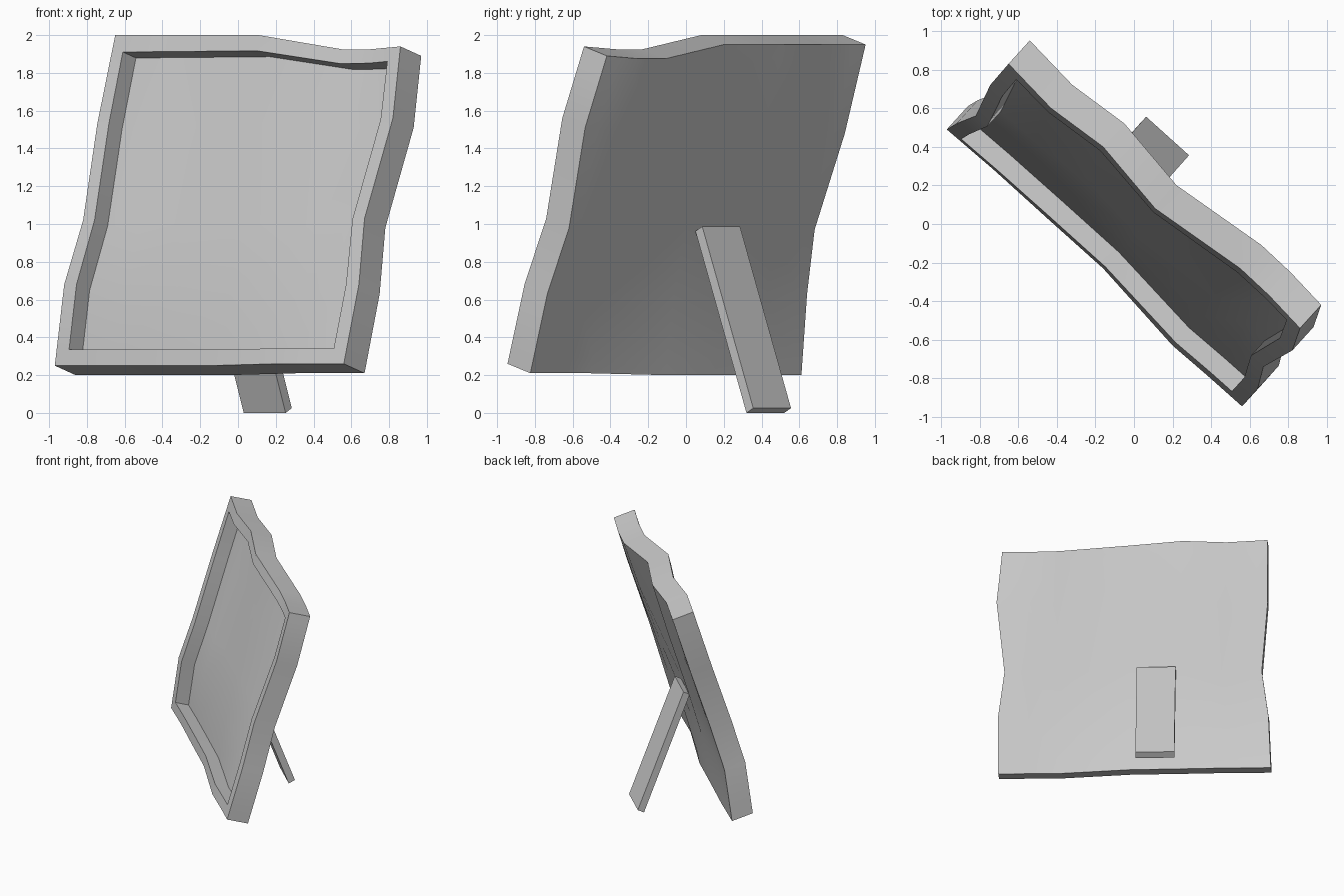
import bpy, bmesh
from mathutils import Vector

if "Cube" in bpy.data.objects:
    bpy.data.objects.remove(bpy.data.objects["Cube"])

# Measured front-face edges of the warped frame, as (x, y, z)
U = [0, .16, .34, .53, .78, .89, 1]          # stations left to right
V = [0, .245, .45, .75, 1]                   # stations bottom to top
TOP = [(-.65, .83, 2), (-.43, .6, 2), (-.16, .4, 2), (.11, .08, 2),
       (.55, -.23, 1.925), (.7, -.37, 1.925), (.86, -.54, 1.94)]
BOTTOM = [(-.97, .49, .25), (-.72, .275, .25), (-.45, .03, .25), (-.16, -.23, .25),
          (.2, -.63, .26), (.38, -.785, .26), (.56, -.945, .26)]
LEFT = [(-.97, .49, .25), (-.92, .52, .68), (-.82, .56, 1.02), (-.745, .72, 1.53), (-.65, .83, 2)]
RIGHT = [(.56, -.945, .26), (.64, -.855, .68), (.67, -.74, 1.03), (.82, -.655, 1.56), (.86, -.54, 1.94)]
DEPTH = Vector((.11, .121, -.05))            # front face to back face
FLOOR = .63                                  # recess depth as a share of DEPTH
RIM_U, RIM_V = .042, .048                    # rim width as a share of the face


def along(pts, stations, t):
    for k in range(len(stations) - 1):
        if t <= stations[k + 1]:
            f = (t - stations[k]) / (stations[k + 1] - stations[k])
            return Vector(pts[k]).lerp(Vector(pts[k + 1]), f)
    return Vector(pts[-1])


def face_point(u, v):
    """Surface spanned between the four edges."""
    b, t = along(BOTTOM, U, u), along(TOP, U, u)
    l, r = along(LEFT, V, v), along(RIGHT, V, v)
    corners = Vector(BOTTOM[0]).lerp(Vector(BOTTOM[-1]), u).lerp(
        Vector(TOP[0]).lerp(Vector(TOP[-1]), u), v)
    return b.lerp(t, v) + l.lerp(r, u) - corners


def finish(bm, name):
    bmesh.ops.recalc_face_normals(bm, faces=bm.faces)
    mesh = bpy.data.meshes.new(name)
    bm.to_mesh(mesh)
    bm.free()
    ob = bpy.data.objects.new(name, mesh)
    bpy.context.collection.objects.link(ob)
    return ob


# Frame with recessed backing: front rim, recess floor, back and walls
us = sorted(U + [RIM_U, 1 - RIM_U])
vs = sorted(V + [RIM_V, 1 - RIM_V])
nu, nv = len(us) - 1, len(vs) - 1
bm = bmesh.new()
cache = {}


def vert(i, j, d):
    if (i, j, d) not in cache:
        cache[i, j, d] = bm.verts.new(face_point(us[i], vs[j]) + DEPTH * d)
    return cache[i, j, d]


def cell(i, j, d):
    bm.faces.new([vert(i, j, d), vert(i + 1, j, d), vert(i + 1, j + 1, d), vert(i, j + 1, d)])


def wall(a, b, d0, d1):
    bm.faces.new([vert(*a, d0), vert(*b, d0), vert(*b, d1), vert(*a, d1)])


for i in range(nu):
    for j in range(nv):
        inner = 0 < i < nu - 1 and 0 < j < nv - 1
        cell(i, j, FLOOR if inner else 0)
        cell(i, j, 1)
for k, d in ((0, 1), (1, FLOOR)):            # outer walls, then recess walls
    for i in range(k, nu - k):
        for j in (k, nv - k):
            wall((i, j), (i + 1, j), 0, d)
    for j in range(k, nv - k):
        for i in (k, nu - k):
            wall((i, j), (i, j + 1), 0, d)
frame = finish(bm, "picture_frame")
bpy.context.view_layer.objects.active = frame
frame.select_set(True)
bpy.ops.object.shade_smooth_by_angle(angle=.5)

# Rear prop leg: slanted box
bm = bmesh.new()
bmesh.ops.create_cube(bm, size=1)
origin = Vector((.03, .52, 0))               # lower front left corner
width = Vector((.222, -.2, 0))
thick = Vector((.033, .036, .025))
length = Vector((-.24, -.27, .962))
for v in bm.verts:
    a, b, c = (x + .5 for x in v.co)
    v.co = origin + width * a + thick * b + length * c
finish(bm, "prop_leg")
